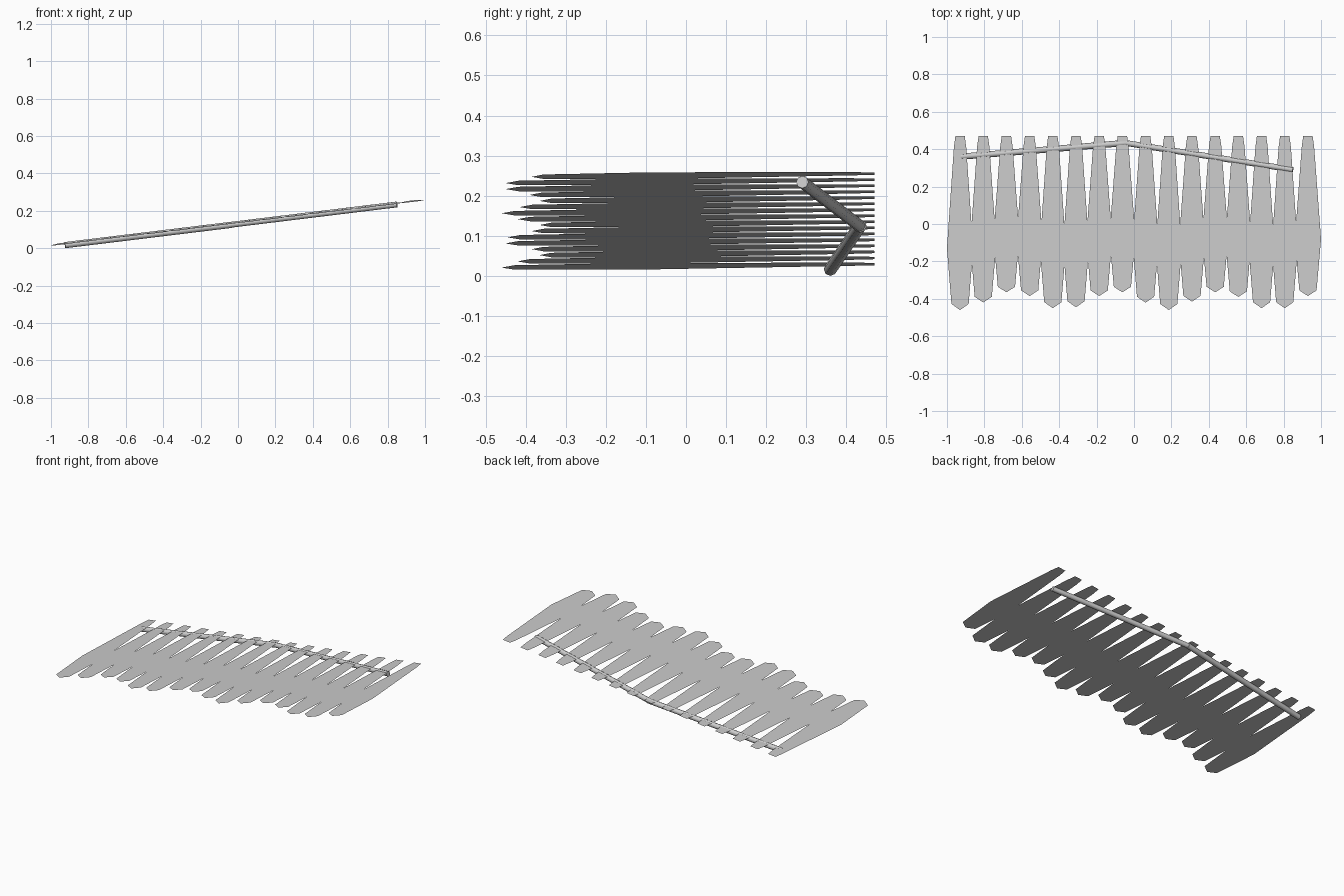
import bpy
from mathutils import Vector

if "Cube" in bpy.data.objects:
    bpy.data.objects.remove(bpy.data.objects["Cube"])

# The whole wing lies on one gently sloping plane
def plane_z(x, y):
    return 0.138 + 0.1213 * x + 0.0095 * y

def make_mesh(name, verts, faces):
    me = bpy.data.meshes.new(name)
    me.from_pydata(verts, [], faces)
    me.update()
    ob = bpy.data.objects.new(name, me)
    bpy.context.collection.objects.link(ob)
    return ob

ROOT = 0.47
TIPS = [-0.46, -0.42, -0.365, -0.385, -0.45, -0.445, -0.385, -0.365,
        -0.42, -0.46, -0.415, -0.365, -0.39, -0.45, -0.45, -0.385]
# (fraction of length, half width) from root to tip
PROFILE = [(0, 0.025), (0.065, 0.033), (0.645, 0.07), (0.965, 0.046)]

def feather(index, x, tip):
    length = ROOT - tip
    half = [(w, ROOT - f * length) for f, w in PROFILE]
    outline = [(-w, y) for w, y in half] + [(0, tip)] + [(w, y) for w, y in reversed(half)]
    verts = [(x + dx, y, plane_z(x + dx, y)) for dx, y in outline]
    make_mesh(f"feather_{index:02d}", verts, [tuple(range(len(verts)))])
    # slim tapering quill lying on the feather
    y0, y1 = 0.41, tip + 0.11
    quill = [(-0.004, y0), (-0.001, y1), (0.001, y1), (0.004, y0)]
    make_mesh(f"quill_{index:02d}",
              [(x + dx, y, plane_z(x + dx, y) + 0.001) for dx, y in quill], [(0, 1, 2, 3)])

for i, tip in enumerate(TIPS):
    feather(i, -0.93 + i * 0.124, tip)

# Two arm bones meeting at the elbow
def bone(name, a, b, radius):
    a, b = Vector(a), Vector(b)
    d = b - a
    bpy.ops.mesh.primitive_cylinder_add(vertices=8, radius=radius, depth=d.length,
                                        location=(a + b) / 2,
                                        rotation=d.to_track_quat('Z', 'Y').to_euler())
    ob = bpy.context.object
    ob.name = name
    bpy.ops.object.shade_smooth_by_angle(angle=0.9)

bone("upper_bone", (-0.925, 0.36, 0.0165), (-0.035, 0.434, 0.125), 0.0165)
bone("lower_bone", (-0.05, 0.434, 0.124), (0.85, 0.29, 0.234), 0.0155)
